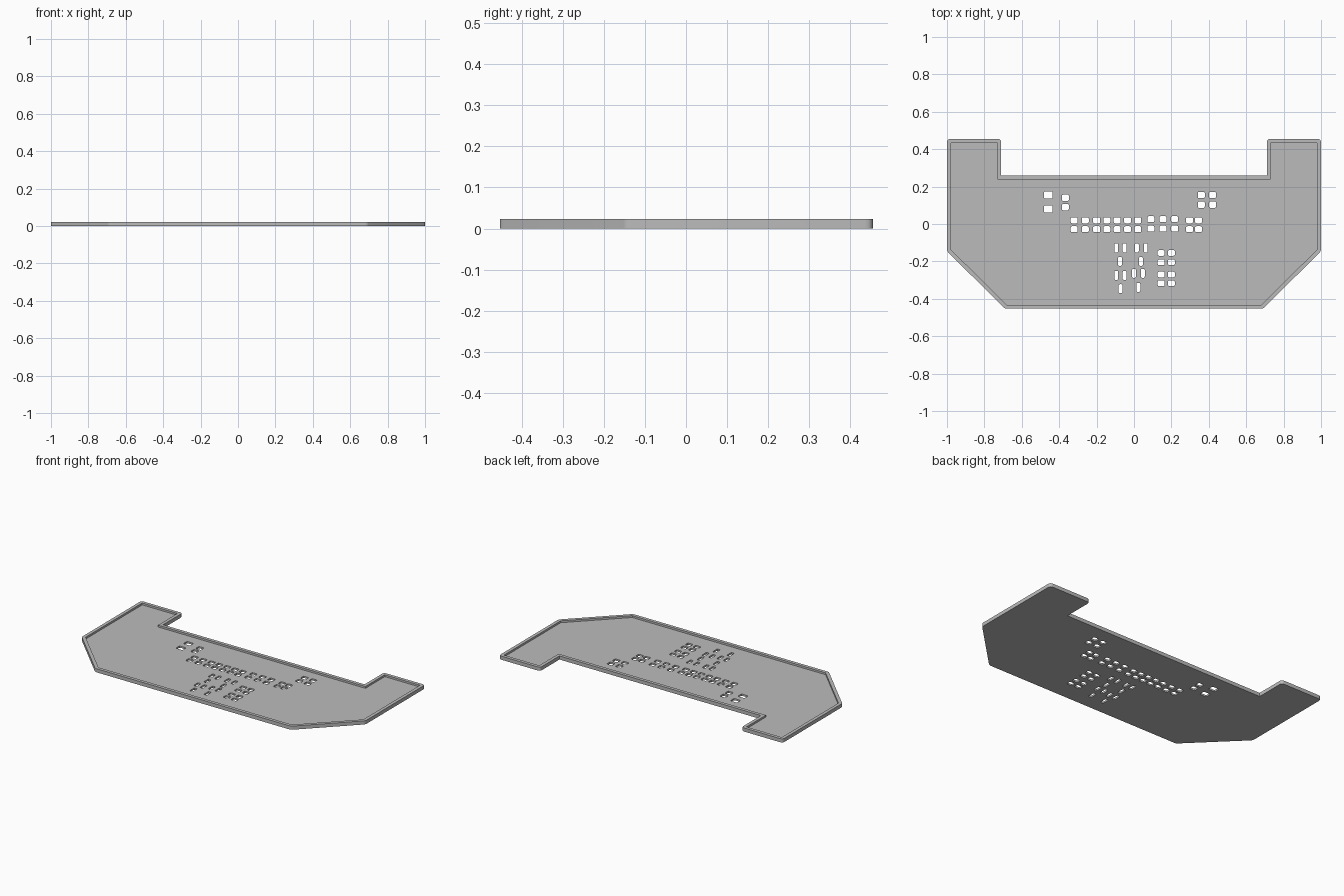
import bpy, bmesh
from mathutils import Vector

cube = bpy.data.objects.get("Cube")
if cube:
    bpy.data.objects.remove(cube, do_unlink=True)

HEIGHT, FLOOR, RIM = 0.023, 0.011, 0.021

grey = bpy.data.materials.new("plain grey")
grey.use_nodes = True
grey.diffuse_color = (0.5, 0.5, 0.5, 1)
grey.node_tree.nodes["Principled BSDF"].inputs["Base Color"].default_value = grey.diffuse_color


def rounded(points, radii, steps=4):
    """Replace each corner by a small curve of the given radius."""
    out = []
    for i, p in enumerate(points):
        r = radii[i]
        if r == 0:
            out.append(p)
            continue
        a = p + (points[i - 1] - p).normalized() * r
        b = p + (points[(i + 1) % len(points)] - p).normalized() * r
        for s in range(steps + 1):
            t = s / steps
            out.append(a * (1 - t) ** 2 + p * 2 * t * (1 - t) + b * t * t)
    return out


def inset(points, d):
    """Offset a counter-clockwise outline inwards with mitred corners."""
    out = []
    for i, p in enumerate(points):
        e1 = (p - points[i - 1]).normalized()
        e2 = (points[(i + 1) % len(points)] - p).normalized()
        n1, n2 = Vector((-e1.y, e1.x)), Vector((-e2.y, e2.x))
        out.append(p + (n1 + n2) * d / (1 + n1.dot(n2)))
    return out


def prism(bm, points, z0, z1):
    low = [bm.verts.new((p.x, p.y, z0)) for p in points]
    high = [bm.verts.new((p.x, p.y, z1)) for p in points]
    bm.faces.new(low[::-1])
    bm.faces.new(high)
    for i in range(len(points)):
        j = (i + 1) % len(points)
        bm.faces.new((low[i], low[j], high[j], high[i]))


def finish(bm, name):
    mesh = bpy.data.meshes.new(name)
    bm.to_mesh(mesh)
    bm.free()
    mesh.materials.append(grey)
    obj = bpy.data.objects.new(name, mesh)
    bpy.context.collection.objects.link(obj)
    return obj


def cut(target, cutter):
    cutter.hide_render = True
    mod = target.modifiers.new("cut", 'BOOLEAN')
    mod.operation, mod.solver, mod.object = 'DIFFERENCE', 'EXACT', cutter
    bpy.context.view_layer.objects.active = target
    bpy.ops.object.modifier_apply(modifier=mod.name)
    bpy.data.objects.remove(cutter, do_unlink=True)


# Tray outline: right half with corner radii, mirrored to the left
half = [(0.69, -0.453, 0.012), (1, -0.145, 0.012), (1, 0.455, 0.02),
        (0.71, 0.455, 0.02), (0.71, 0.26, 0)]
corners = half + [(-x, y, r) for x, y, r in reversed(half)]
outline = [Vector((x, y)) for x, y, r in corners]
bm = bmesh.new()
prism(bm, rounded(outline, [c[2] for c in corners]), 0, HEIGHT)
tray = finish(bm, "tray")

# Shallow pocket that leaves the raised rim
bm = bmesh.new()
prism(bm, inset(outline, RIM), FLOOR, HEIGHT + 0.02)
cut(tray, finish(bm, "pocket_cutter"))

# Holes as (x, y, width, depth)
holes = []
for x in (-0.32, -0.26, -0.2, -0.145, -0.09, -0.035, 0.02, 0.09, 0.155, 0.217, 0.297, 0.345):
    lift = 0.006 if 0.05 < x < 0.25 else 0
    holes += [(x, 0.02 + lift, 0.037, 0.032), (x, -0.028 + lift / 2, 0.037, 0.032)]
for y in (0.155, 0.08):
    holes.append((-0.458, y, 0.047, 0.038))
for y in (0.14, 0.09):
    holes.append((-0.367, y, 0.037, 0.034))
for x in (0.36, 0.42):
    holes += [(x, y, 0.037, 0.034) for y in (0.155, 0.103)]
for x in (0.145, 0.2):
    holes += [(x, y, 0.037, 0.03) for y in (-0.155, -0.205, -0.27, -0.317)]

# Narrow upright slots, grouped by row
slot_rows = {-0.128: (-0.095, -0.05, 0.015, 0.063), -0.2: (-0.075, 0.037),
             -0.275: (-0.095, -0.05), -0.264: (0, 0.047),
             -0.346: (-0.072,), -0.339: (0.023,)}
for y, xs in slot_rows.items():
    holes += [(x, y, 0.021, 0.048) for x in xs]

bm = bmesh.new()
for x, y, w, d in holes:
    box = [Vector((x + sx * w / 2, y + sy * d / 2))
           for sx, sy in ((-1, -1), (1, -1), (1, 1), (-1, 1))]
    prism(bm, rounded(box, [0.007] * 4, 2), -0.02, HEIGHT + 0.02)
cut(tray, finish(bm, "hole_cutter"))

# Smooth only the rounded corners
bpy.ops.object.select_all(action='DESELECT')
tray.select_set(True)
bpy.context.view_layer.objects.active = tray
bpy.ops.object.shade_smooth_by_angle(angle=0.6)
